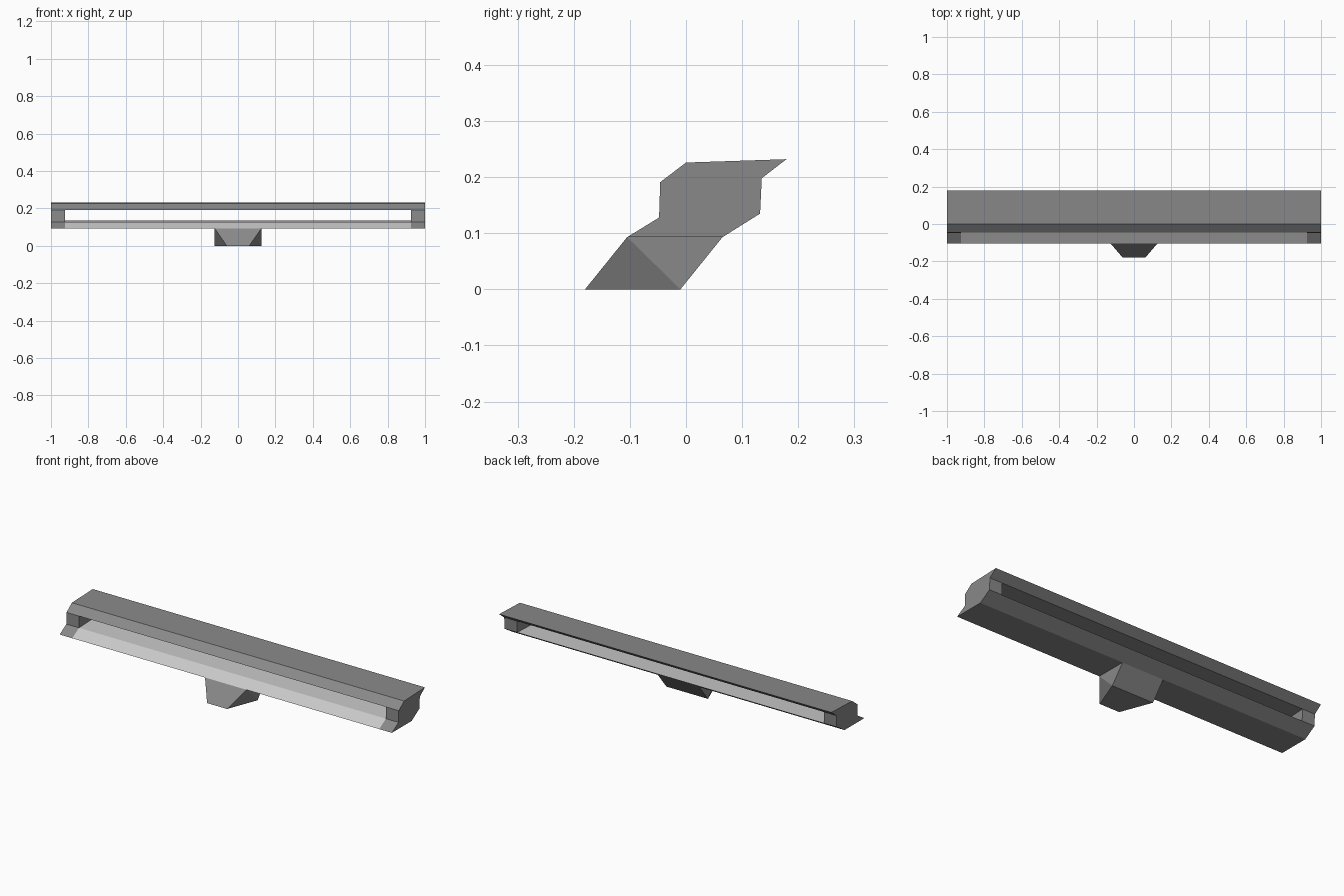
import bpy
import bmesh

cube = bpy.data.objects.get("Cube")
if cube:
    bpy.data.objects.remove(cube, do_unlink=True)


def make_material(name, value):
    mat = bpy.data.materials.new(name)
    mat.use_nodes = True
    colour = (value, value, value, 1)
    mat.diffuse_color = colour
    mat.node_tree.nodes["Principled BSDF"].inputs["Base Color"].default_value = colour
    return mat


dark = make_material("dark grey", 0.25)
light = make_material("light grey", 0.58)


def finish(name, bm, materials):
    bmesh.ops.recalc_face_normals(bm, faces=bm.faces)
    mesh = bpy.data.meshes.new(name)
    obj = bpy.data.objects.new(name, mesh)
    for mat in materials:
        mesh.materials.append(mat)
    if len(materials) > 1:
        # upward faces take the second colour
        bm.normal_update()
        for face in bm.faces:
            face.material_index = int(face.normal.z > 0.3)
    bm.to_mesh(mesh)
    bm.free()
    bpy.context.collection.objects.link(obj)
    return obj


def extrude_profile(name, profile, x0, x1, materials):
    bm = bmesh.new()
    face = bm.faces.new([bm.verts.new((x0, y, z)) for y, z in profile])
    result = bmesh.ops.extrude_face_region(bm, geom=[face])
    moved = [v for v in result["geom"] if isinstance(v, bmesh.types.BMVert)]
    bmesh.ops.translate(bm, verts=moved, vec=(x1 - x0, 0, 0))
    return finish(name, bm, materials)


# Side profiles as (y, z)
tray = [(-0.048, 0.128), (-0.105, 0.093), (0.065, 0.093), (0.132, 0.135)]
canopy = [(0.135, 0.198), (0.179, 0.232), (0.0, 0.226), (-0.046, 0.191)]
inner = 0.924

# Long beam: lower tray and upper canopy with a see-through slot between
extrude_profile("lower_tray", tray, -inner, inner, [dark, light])
extrude_profile("upper_canopy", canopy, -inner, inner, [dark])

# Solid end blocks
for side, sign in (("left", 1), ("right", -1)):
    extrude_profile(side + "_end_block", tray + canopy, sign * inner, sign, [dark])

# Slanted foot, tapering to a narrow front edge on the ground
bm = bmesh.new()
corners = []
for s in (1, -1):
    front_top = bm.verts.new((s * 0.125, -0.105, 0.093))
    front_low = bm.verts.new((s * 0.06, -0.18, 0))
    back_low = bm.verts.new((s * 0.125, -0.01, 0))
    back_top = bm.verts.new((s * 0.125, 0.065, 0.093))
    bm.faces.new((front_top, front_low, back_low))
    bm.faces.new((front_top, back_low, back_top))
    corners.append((front_top, front_low, back_low, back_top))
a, b = corners
for i in range(4):
    j = (i + 1) % 4
    bm.faces.new((a[i], a[j], b[j], b[i]))
finish("foot", bm, [dark])
